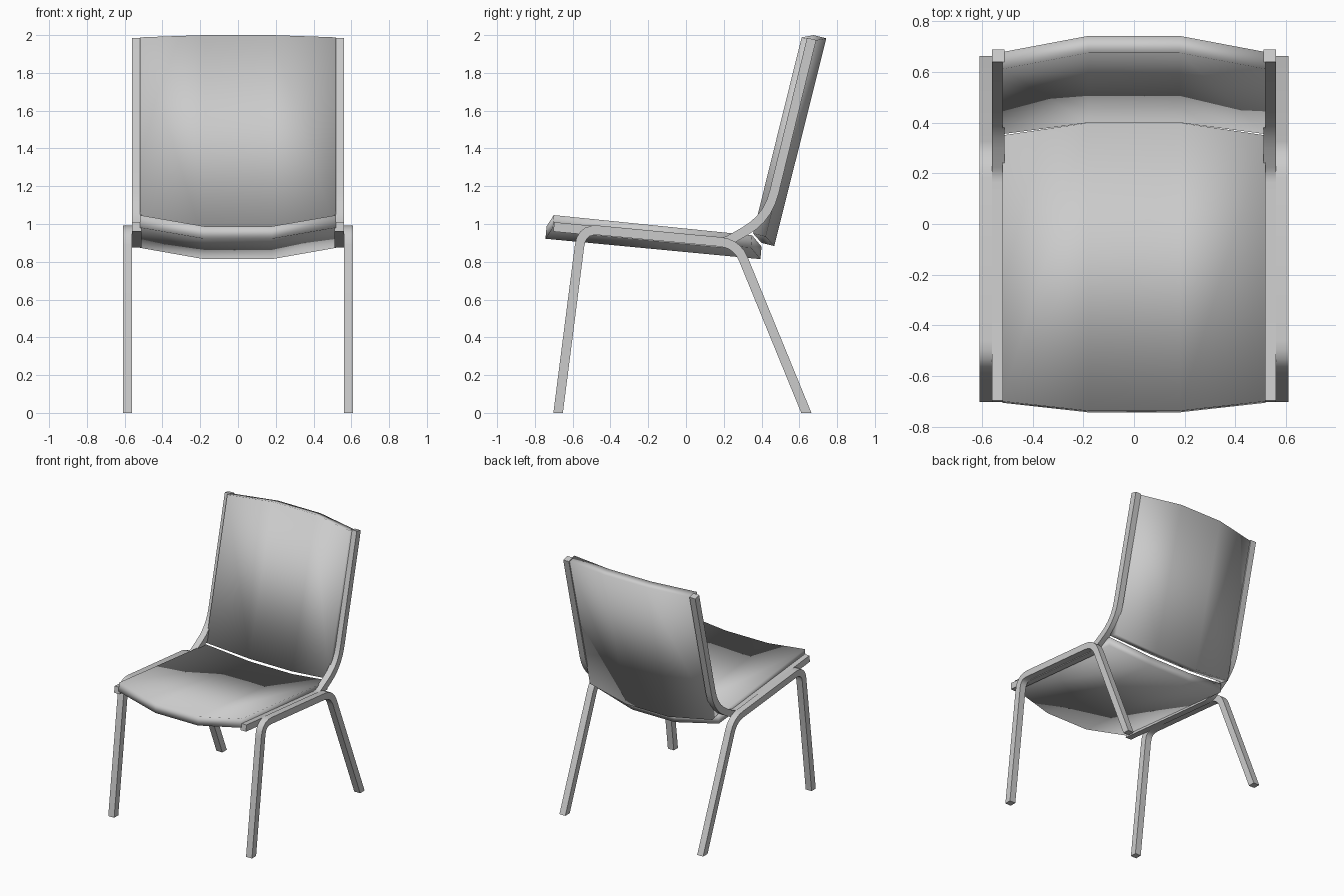
import bpy, bmesh, math
from mathutils import Vector

if "Cube" in bpy.data.objects:
    bpy.data.objects.remove(bpy.data.objects["Cube"])


def finish(bm, name, angle):
    bmesh.ops.recalc_face_normals(bm, faces=bm.faces)
    me = bpy.data.meshes.new(name)
    bm.to_mesh(me)
    bm.free()
    ob = bpy.data.objects.new(name, me)
    bpy.context.collection.objects.link(ob)
    bpy.ops.object.select_all(action='DESELECT')
    ob.select_set(True)
    bpy.context.view_layer.objects.active = ob
    if angle:
        bpy.ops.object.shade_smooth_by_angle(angle=math.radians(angle))
    else:
        bpy.ops.object.shade_smooth()
    return ob


def rounded(corners, setbacks, n=5):
    """Round the inner corners of a (y, z) polyline."""
    pts = [Vector(c) for c in corners]
    out = [pts[0]]
    for i, s in enumerate(setbacks, 1):
        a = pts[i] + (pts[i - 1] - pts[i]).normalized() * s
        b = pts[i] + (pts[i + 1] - pts[i]).normalized() * s
        for k in range(n + 1):
            t = k / n
            out.append(a * (1 - t) ** 2 + pts[i] * 2 * t * (1 - t) + b * t * t)
    return out + [pts[-1]]


def square_bar(name, path, x0, x1, flat_ends, w=0.05):
    """Sweep a square section along a (y, z) path with mitred joints."""
    bm = bmesh.new()
    rings = []
    for i, p in enumerate(path):
        d0 = (p - path[max(i - 1, 0)]).normalized()
        d1 = (path[min(i + 1, len(path) - 1)] - p).normalized()
        d = d1 if i == 0 else d0
        n = Vector((-d.y, d.x))
        m = Vector((-(d0 + d1).y, (d0 + d1).x)).normalized()
        if flat_ends and i in (0, len(path) - 1):
            m = Vector((1, 0))
        o = m * (w / 2 / m.dot(n))
        rings.append([bm.verts.new((x, *q)) for x, q in
                      ((x0, p + o), (x1, p + o), (x1, p - o), (x0, p - o))])
    for a, b in zip(rings, rings[1:]):
        for k in range(4):
            bm.faces.new((a[k], a[(k + 1) % 4], b[(k + 1) % 4], b[k]))
    bm.faces.new(rings[0])
    bm.faces.new(rings[-1])
    return finish(bm, name, 35)


def curved_panel(name, edge, centre, thick):
    """Three-facet bowed panel; edge and centre are (y, z) start/end pairs."""
    bm = bmesh.new()
    t = Vector(thick)
    rings = []
    for x, prof in ((-0.52, edge), (-0.18, centre), (0.18, centre), (0.52, edge)):
        a, b = Vector(prof[0]), Vector(prof[1])
        rings.append([bm.verts.new((x, *q)) for q in (a, b, b + t, a + t)])
    for a, b in zip(rings, rings[1:]):
        for k in range(4):
            bm.faces.new((a[k], a[(k + 1) % 4], b[(k + 1) % 4], b[k]))
    bm.faces.new(rings[0])
    bm.faces.new(rings[-1])
    return finish(bm, name, None)


# Leg loops (outside) and seat/back rails (inside), one per side
legs = rounded([(-0.677, 0), (-0.552, 0.975), (0.27, 0.897), (0.637, 0)], [0.09, 0.09])
rail = rounded([(-0.70, 0.985), (0.2, 0.898), (0.433, 1.03), (0.665, 1.98)], [0.04, 0.14])
for side, s in (("left", -1), ("right", 1)):
    square_bar(side + "_leg_loop", legs, s * 0.56, s * 0.61, True)
    square_bar(side + "_back_rail", rail, s * 0.512, s * 0.56, False)

# Seat and backrest panels
curved_panel("seat", ((-0.70, 1.047), (0.35, 0.94)), ((-0.738, 0.988), (0.40, 0.88)), (-0.006, -0.066))
curved_panel("backrest", ((0.612, 1.988), (0.355, 0.95)), ((0.676, 2.0), (0.40, 0.90)), (0.067, -0.017))
